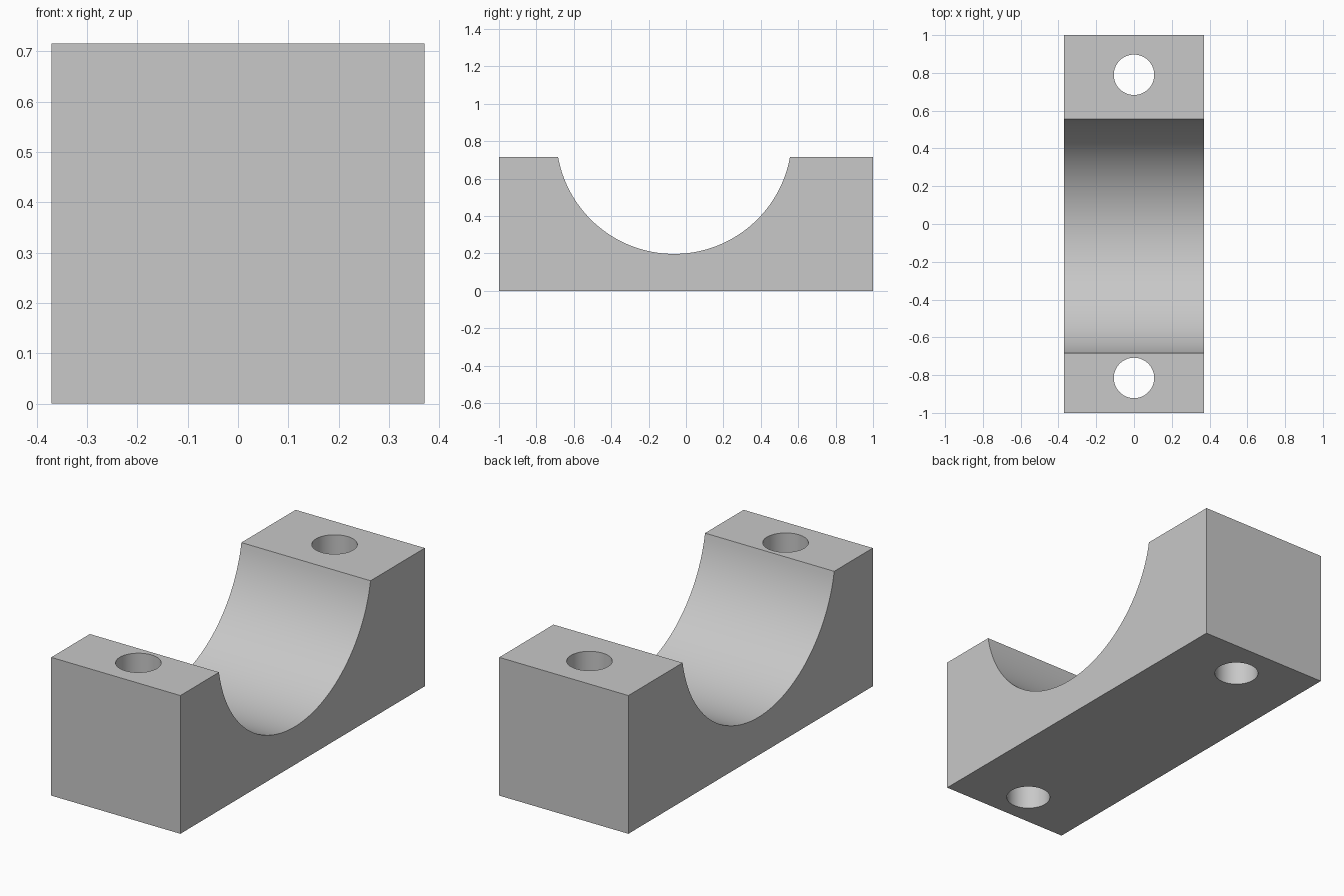
import bpy
import bmesh
from math import asin, sin, cos, radians

cube = bpy.data.objects.get("Cube")
if cube:
    bpy.data.objects.remove(cube, do_unlink=True)

HALF_W, HEIGHT = 0.37, 0.716
SADDLE_Y, SADDLE_Z, SADDLE_R = -0.064, 0.827, 0.63
HOLE_R = 0.107
HOLES = {"front": -0.815, "back": 0.79}

grey = bpy.data.materials.new("plain grey")
grey.use_nodes = True
colour = (0.58, 0.58, 0.58, 1)
grey.diffuse_color = colour
grey.node_tree.nodes["Principled BSDF"].inputs["Base Color"].default_value = colour

# Side profile: block with a circular saddle cut from the top
steps = 64
start = asin((HEIGHT - SADDLE_Z) / SADDLE_R)
sweep = radians(180) + 2 * start
profile = [(-1, HEIGHT), (-1, 0), (1, 0), (1, HEIGHT)]
for i in range(steps + 1):
    a = start - sweep * i / steps
    profile.append((SADDLE_Y + SADDLE_R * cos(a), SADDLE_Z + SADDLE_R * sin(a)))

# Extrude the profile across the width
bm = bmesh.new()
face = bm.faces.new([bm.verts.new((-HALF_W, y, z)) for y, z in profile])
side = bmesh.ops.extrude_face_region(bm, geom=[face])["geom"]
bmesh.ops.translate(bm, vec=(2 * HALF_W, 0, 0),
                    verts=[v for v in side if isinstance(v, bmesh.types.BMVert)])
bmesh.ops.recalc_face_normals(bm, faces=bm.faces)
mesh = bpy.data.meshes.new("saddle_block")
bm.to_mesh(mesh)
bm.free()
block = bpy.data.objects.new("saddle_block", mesh)
bpy.context.collection.objects.link(block)
mesh.materials.append(grey)

# Vertical bolt holes through both ends
for name, y in HOLES.items():
    bpy.ops.mesh.primitive_cylinder_add(vertices=64, radius=HOLE_R, depth=2,
                                        location=(0, y, HEIGHT / 2))
    cutter = bpy.context.object
    cutter.name = name + "_hole_cutter"
    cutter.hide_render = True
    cutter.data.materials.append(grey)
    cut = block.modifiers.new(name + "_hole", 'BOOLEAN')
    cut.operation = 'DIFFERENCE'
    cut.solver = 'EXACT'
    cut.object = cutter
    bpy.ops.object.select_all(action='DESELECT')
    block.select_set(True)
    bpy.context.view_layer.objects.active = block
    bpy.ops.object.modifier_apply(modifier=cut.name)
    bpy.data.objects.remove(cutter, do_unlink=True)

bpy.ops.object.shade_smooth_by_angle(angle=radians(30))
